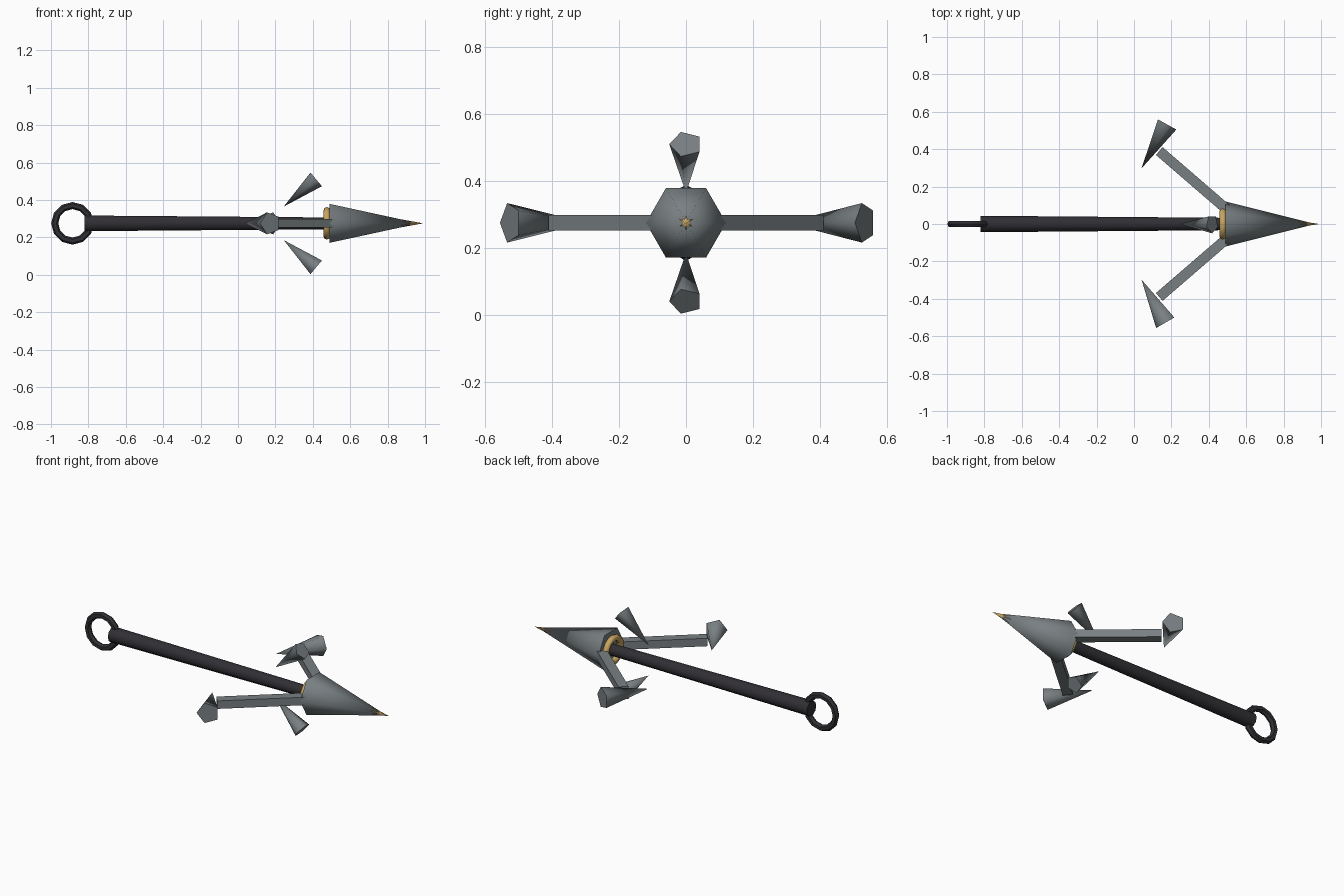
import bpy, bmesh, math
from mathutils import Vector

if "Cube" in bpy.data.objects:
    bpy.data.objects.remove(bpy.data.objects["Cube"], do_unlink=True)

AXIS_Z = 0.275  # height of the shaft axis


def material(name, rgb):
    m = bpy.data.materials.new(name)
    m.use_nodes = True
    m.diffuse_color = (*rgb, 1)
    m.node_tree.nodes["Principled BSDF"].inputs["Base Color"].default_value = (*rgb, 1)
    return m


steel = material("grey steel", (0.19, 0.215, 0.225))
iron = material("black iron", (0.03, 0.028, 0.034))
gold = material("gold", (0.58, 0.38, 0.12))


def finish(ob, name, mat, smooth=None):
    ob.name = name
    ob.data.materials.append(mat)
    if smooth:
        bpy.ops.object.select_all(action="DESELECT")
        ob.select_set(True)
        bpy.context.view_layer.objects.active = ob
        bpy.ops.object.shade_smooth_by_angle(angle=math.radians(smooth))
    return ob


def spike(name, base, tip, r1, r2, sides, corner, mat):
    """Cone or tapered rod from base to tip, with a base vertex towards corner."""
    base, tip = Vector(base), Vector(tip)
    axis = (tip - base).normalized()
    u = Vector(corner)
    u = (u - axis * u.dot(axis)).normalized()
    v = axis.cross(u)
    bm = bmesh.new()

    def ring(centre, r):
        return [bm.verts.new(centre + r * (u * math.cos(a) + v * math.sin(a)))
                for a in (math.tau * i / sides for i in range(sides))]

    low = ring(base, r1)
    bm.faces.new(low)
    high = ring(tip, r2) if r2 else [bm.verts.new(tip)]
    for i in range(sides):
        j = (i + 1) % sides
        bm.faces.new((low[i], low[j], high[j], high[i]) if r2 else (low[i], low[j], high[0]))
    if r2:
        bm.faces.new(high)
    bmesh.ops.recalc_face_normals(bm, faces=bm.faces)
    mesh = bpy.data.meshes.new(name)
    bm.to_mesh(mesh)
    bm.free()
    ob = bpy.data.objects.new(name, mesh)
    bpy.context.collection.objects.link(ob)
    return finish(ob, name, mat, 73)


def torus(name, x, major, minor, steps, sides, rotation, mat, smooth):
    bpy.ops.mesh.primitive_torus_add(
        location=(x, 0, AXIS_Z), rotation=rotation, major_radius=major,
        minor_radius=minor, major_segments=steps, minor_segments=sides)
    return finish(bpy.context.object, name, mat, smooth)


# Shaft with its end ring and the collar behind the head
spike("shaft", (-0.82, 0, AXIS_Z), (0.5, 0, AXIS_Z), 0.044, 0.033, 10, (0, 1, 0), iron)
torus("end_ring", -0.885, 0.095, 0.019, 12, 6, (math.pi / 2, 0, 0), iron, 35)
torus("collar", 0.475, 0.069, 0.018, 16, 8, (0, math.pi / 2, 0), gold, 50)

# Six-sided head and its gilded point
spike("head", (0.49, 0, AXIS_Z), (0.97, 0, AXIS_Z), 0.12, 0, 6, (0, 1, 0), steel)
spike("head_point", (0.86, 0, AXIS_Z), (0.99, 0, AXIS_Z), 0.0235, 0, 6, (0, 0, 1), gold)

# Swept-back side arms with their barbs
for side, label in ((1, "left"), (-1, "right")):
    inner = Vector((0.5, 0.075 * side, AXIS_Z))
    outer = Vector((0.135, 0.39 * side, AXIS_Z))
    run = outer - inner
    bpy.ops.mesh.primitive_cube_add(size=1, location=(inner + outer) / 2,
                                    rotation=(0, 0, math.atan2(run.y, run.x)))
    arm = bpy.context.object
    arm.scale = (run.length, 0.055, 0.047)
    finish(arm, label + "_arm", steel)
    spike(label + "_barb", (0.172, 0.53 * side + 0.005, AXIS_Z), (0.04, 0.297 * side, AXIS_Z),
          0.062, 0, 5, (0.86 * side, -0.5, 0), steel)

# Small barbs above and below the shaft
for side, label in ((1, "upper"), (-1, "lower")):
    spike(label + "_barb", (0.418, 0, AXIS_Z + 0.235 * side), (0.245, 0, AXIS_Z + 0.09 * side),
          0.05, 0, 5, (0, -1, 0), steel)
